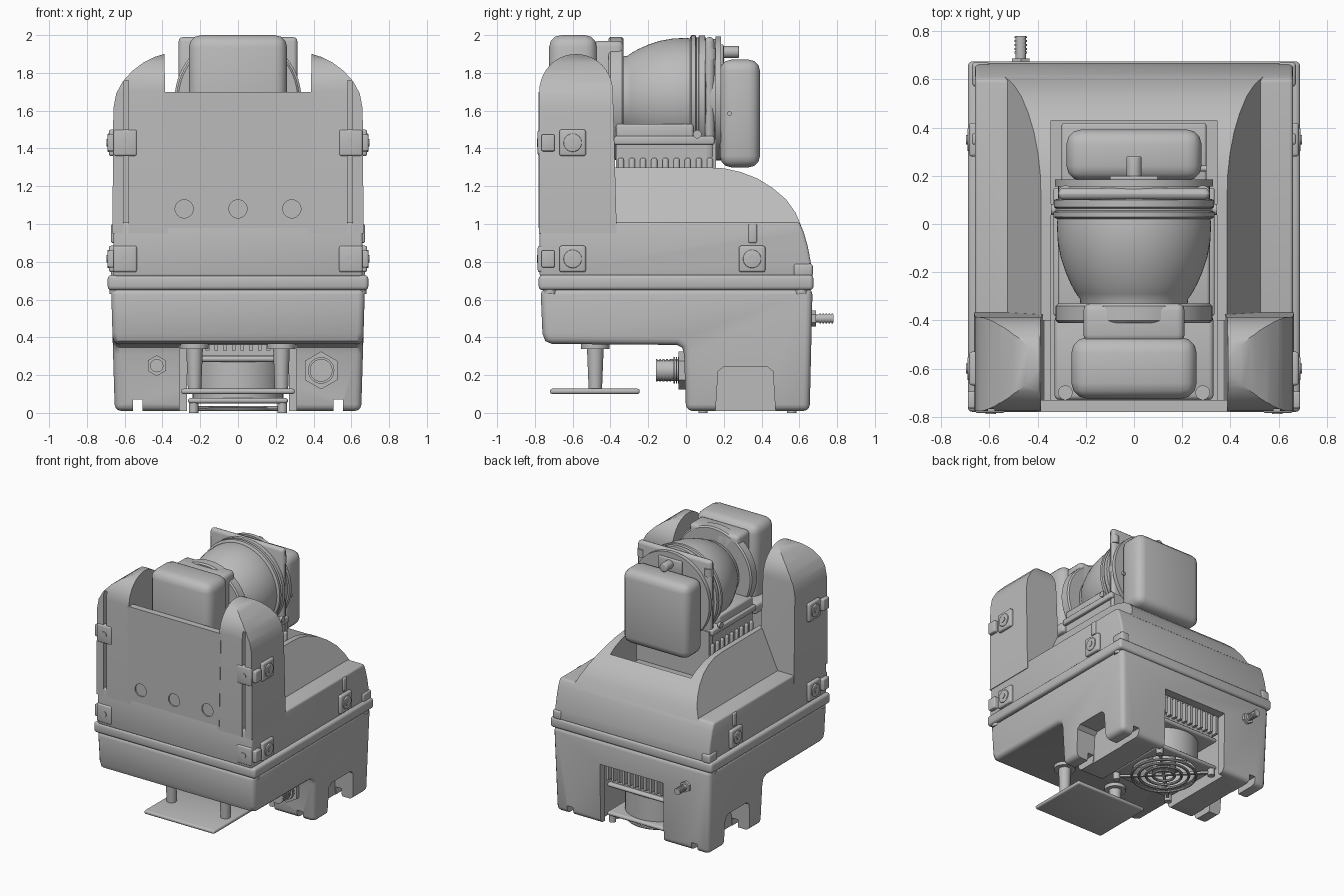
import bpy, bmesh, math
from mathutils import Matrix, Vector

if "Cube" in bpy.data.objects:
    bpy.data.objects.remove(bpy.data.objects["Cube"], do_unlink=True)

grey = bpy.data.materials.new("plain_grey")
grey.use_nodes = True
grey.diffuse_color = (0.5, 0.5, 0.5, 1)
grey.node_tree.nodes["Principled BSDF"].inputs["Base Color"].default_value = (0.5, 0.5, 0.5, 1)
ALONG = {"x": Matrix.Rotation(math.pi / 2, 4, "Y"), "y": Matrix.Rotation(-math.pi / 2, 4, "X"), "z": Matrix()}


def apply(ob, kind, **settings):
    mod = ob.modifiers.new(kind.lower(), kind)
    for key, value in settings.items():
        setattr(mod, key, value)
    bpy.context.view_layer.objects.active = ob
    bpy.ops.object.modifier_apply(modifier=mod.name)


def finish(name, bm, bevel=0, segments=3):
    bmesh.ops.recalc_face_normals(bm, faces=bm.faces)
    me = bpy.data.meshes.new(name)
    bm.to_mesh(me)
    bm.free()
    me.materials.append(grey)
    ob = bpy.data.objects.new(name, me)
    bpy.context.collection.objects.link(ob)
    if bevel:
        apply(ob, "BEVEL", width=bevel, segments=segments, limit_method="ANGLE", angle_limit=math.radians(50))
    return ob


def box(name, x, y, z, bevel=0):
    bm = bmesh.new()
    bmesh.ops.create_cube(bm, size=1)
    for v in bm.verts:
        v.co = Vector([(a + b) / 2 + c * (b - a) for (a, b), c in zip((x, y, z), v.co)])
    return finish(name, bm, bevel)


def prism(name, pts, axis, lo, hi, bevel=0, half_width=None):
    """Extrude a profile along x (points y,z) or y (points x,z)."""
    bm = bmesh.new()
    place = (lambda p, t: (t, *p)) if axis == "x" else (lambda p, t: (p[0], t, p[1]))
    face = bm.faces.new([bm.verts.new(place(p, lo)) for p in pts])
    new = bmesh.ops.extrude_face_region(bm, geom=[face])["geom"]
    step = Vector(place((0, 0), hi - lo))
    bmesh.ops.translate(bm, vec=step, verts=[g for g in new if isinstance(g, bmesh.types.BMVert)])
    if half_width:
        for v in bm.verts:
            v.co.x = math.copysign(half_width(v.co.z), v.co.x)
    return finish(name, bm, bevel)


def rod(name, axis, centre, r, length, r2=None, sides=32, bevel=0):
    bm = bmesh.new()
    bmesh.ops.create_cone(bm, cap_ends=True, segments=sides, radius1=r, radius2=r2 or r, depth=length,
                          matrix=Matrix.Translation(centre) @ ALONG[axis])
    return finish(name, bm, bevel)


def lathe(name, pts, axis, centre, steps=64):
    """Spin (distance along axis, radius) points."""
    bm = bmesh.new()
    verts = [bm.verts.new((r, 0, h)) for h, r in pts]
    edges = [bm.edges.new(p) for p in zip(verts, verts[1:])]
    bmesh.ops.spin(bm, geom=verts + edges, cent=(0, 0, 0), axis=(0, 0, 1), angle=math.tau, steps=steps)
    bmesh.ops.remove_doubles(bm, verts=bm.verts, dist=0.0001)
    bm.transform(Matrix.Translation(centre) @ ALONG[axis])
    return finish(name, bm)


def carve(target, cutter, operation="DIFFERENCE"):
    cutter.hide_render = True
    apply(target, "BOOLEAN", object=cutter, operation=operation, solver="EXACT")
    bpy.data.objects.remove(cutter, do_unlink=True)


# Lower shell: front overhang, two leg blocks and a tunnel between them
lower = prism("lower_shell", [(-.77, .66), (-.76, .42), (-.745, .38), (-.71, .365), (-.05, .36), (-.02, .345),
              (-.01, .31), (0, .01), (.655, .01), (.67, .66)], "x", -1, 1, .035, lambda z: .652 + .03 * z)
carve(lower, box("tunnel", (-.31, .31), (-.1, .6), (-.1, .5)))
carve(lower, box("rear_opening", (-.27, .27), (.5, .8), (-.1, .47)))
carve(lower, box("front_opening", (-.31, .31), (-.1, .1), (-.1, .36)))
for s in (-1, 1):
    carve(lower, prism("side_notch", [(.15, -.1), (.17, .22), (.2, .245), (.43, .245), (.46, .22), (.48, -.1)],
                       "x", *sorted((s * .5, s * .8))))
    carve(lower, box("foot_slot", (s * .53 - .025, s * .53 + .025), (-.1, .8), (-.1, .07)))
box("rim", (-.69, .69), (-.78, .675), (.65, .73), .02)

# Upper shell with rounded back and a hump around the open well
well = ((-.345, .345), (-.73, .43), (.95, 1.6))
upper = prism("upper_shell", [(-.775, .72), (.668, .72), (.66, .8), (.645, .88), (.622, .96), (.6, 1.01),
              (-.775, 1.01)], "x", -.66, .66, .015)
carve(upper, box("well_cut", *well))
hump = prism("hump", [(-.4, .99), (.61, .99), (.58, 1.06), (.53, 1.13), (.46, 1.19), (.38, 1.24), (.29, 1.275),
             (.2, 1.295), (.1, 1.3), (-.4, 1.3)], "x", -1, 1, 0, lambda z: .53 - .48 * (z - 1))
carve(hump, box("well_cut", *well))

# Front wall, raised plate with three holes
box("front_wall", (-.575, .575), (-.77, -.73), (.79, 1.7))
plate = prism("front_plate", [(-.385, .98), (.385, .98), (.4, 1.7), (-.4, 1.7)], "y", -.78, -.74)
for x in (-.285, 0, .285):
    carve(plate, rod("hole", "y", (x, -.78, 1.08), .048, .05))

for s in (-1, 1):
    side = "left" if s > 0 else "right"
    # Towers: front outline intersected with a round-topped side outline
    tower = prism(side + "_tower", [(s * x, z) for x, z in ((.37, .95), (.39, 1.9), (.44, 1.885), (.5, 1.855),
                  (.56, 1.81), (.61, 1.755), (.645, 1.69), (.66, 1.61), (.665, .95))], "y", -.9, -.2)
    arc = [(-.582 + .195 * math.cos(a), 1.7 + .2 * math.sin(a)) for a in [i * math.pi / 20 for i in range(21)]]
    carve(tower, prism("arch", [(-.365, .9)] + arc + [(-.777, .9)], "x", -1, 1), "INTERSECT")
    carve(tower, box("groove", sorted((s * .58, s * .605)), (-.9, -.73), (.9, 1.76)))
    box(side + "_corner_post", sorted((s * .6, s * .672)), (.57, .672), (.72, .79), .015)
    box(side + "_side_catch", sorted((s * .64, s * .672)), (.33, .375), (.9, 1.0), .008)

    # Latches on the sides and front corners
    for y, z in ((-.6, 1.43), (-.6, .815), (.35, .815)):
        box(side + "_side_latch", sorted((s * .64, s * .684)), (y - .07, y + .07), (z - .07, z + .07), .012)
        rod(side + "_latch_boss", "x", (s * .68, y, z), .048, .024, bevel=.005)
        rod(side + "_latch_pin", "x", (s * .68, y, z), .02, .034)
    for z in (1.43, .815):
        box(side + "_front_latch", sorted((s * .535, s * .66)), (-.785, -.74), (z - .07, z + .07), .012)
        rod(side + "_front_pin", "y", (s * .595, -.785, z), .022, .008)
        box(side + "_latch_tab", sorted((s * .64, s * .69)), (-.765, -.695), (z - .045, z + .045), .008)

    # Rim screws, well posts and support posts
    for y in (-.72, .61):
        rod(side + "_rim_screw", "z", (s * .645, y, .645), .035, .03)
    for y, z in ((-.7, 1.5), (.13, 1.9)):
        rod(side + "_well_screw", "z", (s * .285, y, z), .03, .06)
    rod(side + "_foot_post", "z", (s * .23, -.48, .24), .035, .25, .045)
    rod(side + "_post_flange", "z", (s * .23, -.48, .352), .075, .03)

# Head: front housing, flange, ball, rings and rear housing
axis_point = (0, 0, 1.665)
box("front_housing", (-.26, .26), (-.725, -.47), (1.4, 2.0), .065)
box("front_bracket", (-.33, .33), (-.73, -.38), (1.38, 1.46), .02)
box("neck_block", (-.21, .21), (-.49, -.33), (1.42, 1.97), .03)
lathe("front_flange", [(-.41, 0), (-.41, .315), (-.40, .325), (-.34, .325), (-.33, .315), (-.33, 0)], "y", axis_point)
lathe("ball", [(-.35, .22), (-.31, .225), (-.29, .24), (-.25, .262), (-.2, .284), (-.14, .304), (-.07, .317),
               (0, .32), (.04, .315)], "y", axis_point)
lathe("ball_rings", [(.02, 0), (.02, .32), (.03, .335), (.05, .335), (.055, .322), (.065, .322), (.07, .333),
                     (.1, .333), (.105, .315), (.155, .315), (.155, .328), (.185, .328), (.185, 0)], "y", axis_point)
box("rear_flange", (-.315, .315), (.1, .15), (1.33, 1.99), .08)
box("rear_housing", (-.28, .28), (.18, .392), (1.3, 1.87), .06)
rod("rear_knob", "y", (0, .23, 1.91), .032, .1, bevel=.006)
box("knob_tab", (-.1, .1), (.18, .2), (1.84, 1.95), .008)
rod("side_pin", "x", (.285, .23, 1.585), .012, .03)

# Cooler below the ball, with slotted sides
box("saddle", (-.315, .315), (-.37, .04), (1.44, 1.53), .015)
box("cooler_block", (-.31, .31), (-.37, .16), (.95, 1.45))
box("cooler_ledge", (-.335, .335), (-.38, .15), (1.42, 1.465), .01)
box("well_tray", (-.3, .3), (.14, .42), (.95, 1.08), .01)
for i in range(9):
    y = -.345 + i * .059
    box("cooler_rib", (-.328, .328), (y - .016, y + .016), (1.1, 1.35), .012)
for s in (-1, 1):
    rod("ledge_screw", "x", (s * .335, .06, 1.475), .022, .02)

# Lower cooler and fan in the tunnel
box("lower_cooler", (-.24, .24), (.06, .56), (.3, .52))
for i in range(12):
    x = -.253 + i * .046
    box("lower_fin", (x - .01, x + .01), (.04, .6), (.33, .48))
for z in (.05, .27):
    frame = box("fan_frame", (-.265, .265), (.06, .59), (z, z + .03), .02)
    carve(frame, rod("bore", "z", (0, .325, z), .225, .2, sides=48))
lathe("fan_duct", [(.05, .225), (.05, .24), (.3, .24), (.3, .225), (.05, .225)], "z", (0, .325, 0), 48)
rod("fan_hub", "z", (0, .325, .17), .085, .22)
for i in range(7):
    bm = bmesh.new()
    bmesh.ops.create_cube(bm, size=1)
    bmesh.ops.scale(bm, vec=(.15, .1, .008), verts=bm.verts)
    bm.transform(Matrix.Translation((0, .325, .16)) @ Matrix.Rotation(i * math.tau / 7, 4, "Z")
                 @ Matrix.Translation((.15, 0, 0)) @ Matrix.Rotation(.6, 4, "X"))
    finish("fan_blade", bm)
for r in (.075, .125, .175, .225):
    lathe("guard_ring", [(.01 * math.sin(a), r + .01 * math.cos(a)) for a in
          [i * math.tau / 8 for i in range(9)]], "z", (0, .325, .02), 48)
for turn in (1, -1):
    bm = bmesh.new()
    bmesh.ops.create_cube(bm, size=1)
    bmesh.ops.scale(bm, vec=(.68, .02, .016), verts=bm.verts)
    bm.transform(Matrix.Translation((0, .325, .028)) @ Matrix.Rotation(turn * math.pi / 4, 4, "Z"))
    finish("guard_bar", bm)
    for s in (-1, 1):
        rod("fan_screw", "z", (s * .235, .325 + turn * .235, .03), .025, .06, sides=16)

# Foot plate, connectors and rear stud
box("foot_plate", (-.3, .3), (-.72, -.245), (.1, .128), .012)
rod("large_nut", "y", (.44, -.015, .225), .1, .05, sides=6)
rod("large_plug", "y", (.44, -.07, .225), .055, .18)
rod("small_nut", "y", (-.43, -.01, .25), .055, .04, sides=6)
rod("small_plug", "y", (-.43, -.04, .25), .035, .08)
rod("stud", "y", (-.47, .71, .5), .022, .14)
rod("stud_flange", "y", (-.47, .675, .5), .042, .025, sides=6)
for i in range(5):
    rod("plug_thread", "y", (.44, -.155 + i * .018, .225), .06, .009)
    rod("collar_thread", "y", (.44, -.062 + i * .012, .225), .07, .007)
    rod("stud_thread", "y", (-.47, .775 - i * .016, .5), .026, .008)

for ob in bpy.context.scene.objects:
    if ob.type == "MESH":
        bpy.ops.object.select_all(action="DESELECT")
        ob.select_set(True)
        bpy.context.view_layer.objects.active = ob
        bpy.ops.object.shade_smooth_by_angle(angle=math.radians(35))
